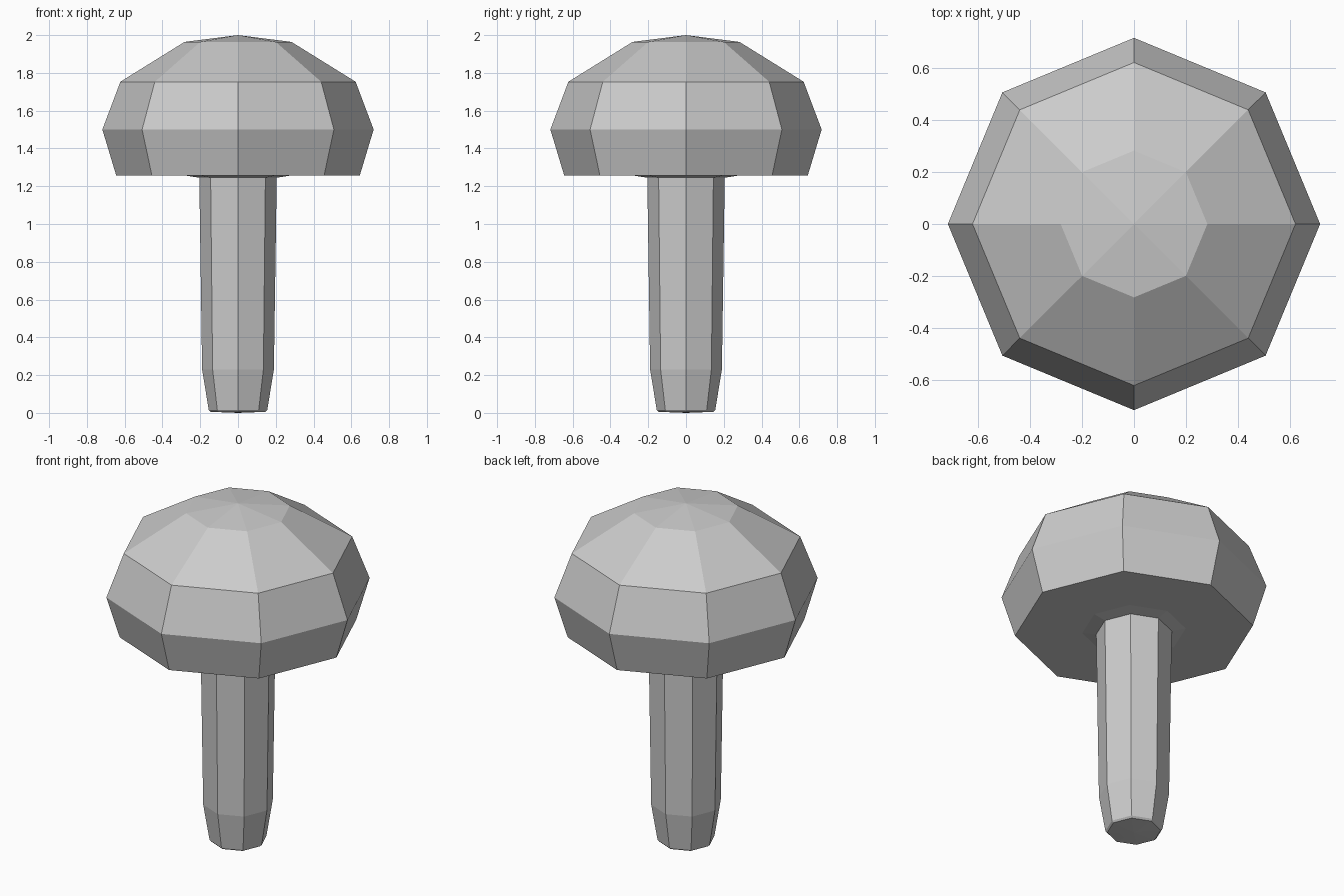
import bpy, bmesh
from math import cos, sin, pi

if "Cube" in bpy.data.objects:
    bpy.data.objects.remove(bpy.data.objects["Cube"])

SIDES = 8


def lathe(name, profile):
    """Spin (radius, z) points, listed bottom to top, into a flat-faced octagonal solid."""
    bm = bmesh.new()
    rings = []
    for r, z in profile:
        count = SIDES if r > 0 else 1
        rings.append([bm.verts.new((r * cos(2 * pi * i / SIDES), r * sin(2 * pi * i / SIDES), z))
                      for i in range(count)])
    for a, b in zip(rings, rings[1:]):
        for i in range(SIDES):
            j = (i + 1) % SIDES
            corners = [a[i % len(a)], a[j % len(a)], b[j % len(b)], b[i % len(b)]]
            bm.faces.new(list(dict.fromkeys(corners)))
    bmesh.ops.recalc_face_normals(bm, faces=bm.faces)
    mesh = bpy.data.meshes.new(name)
    bm.to_mesh(mesh)
    bm.free()
    obj = bpy.data.objects.new(name, mesh)
    bpy.context.collection.objects.link(obj)
    return obj


# Tapered stem with a narrowed foot
lathe("stem", [(0, 0), (0.08, 0.003), (0.145, 0.006), (0.155, 0.016),
               (0.19, 0.23), (0.205, 1.248), (0, 1.25)])

# Domed cap with a shallow cone underneath
lathe("cap", [(0, 1.232), (0.205, 1.245), (0.28, 1.257), (0.645, 1.258),
              (0.718, 1.5), (0.623, 1.753), (0.283, 1.964), (0, 2)])
